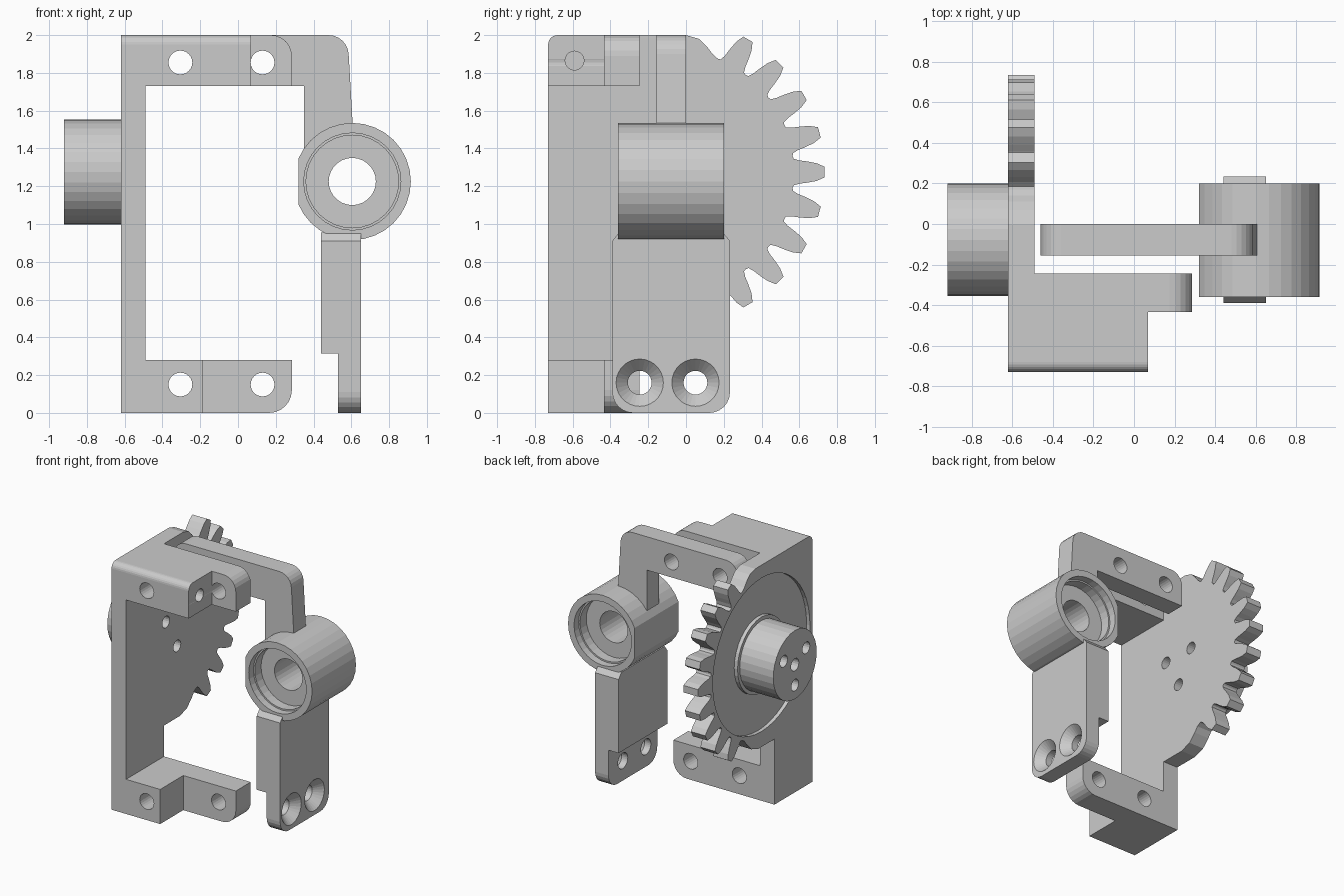
import bpy, bmesh
from math import sin, cos, radians, pi
from mathutils import Vector

if "Cube" in bpy.data.objects:
    bpy.data.objects.remove(bpy.data.objects["Cube"])


def rounded(pts, n=6):
    """Polygon from (u, v[, radius]) corners; corners with a radius are rounded."""
    out = []
    for i, p in enumerate(pts):
        c = Vector(p[:2])
        if len(p) == 2:
            out.append(c)
            continue
        a = (Vector(pts[i - 1][:2]) - c).normalized() * p[2] + c
        b = (Vector(pts[(i + 1) % len(pts)][:2]) - c).normalized() * p[2] + c
        for k in range(n + 1):
            t = k / n * pi / 2
            out.append(c + (a - c) * (1 - sin(t)) + (b - c) * (1 - cos(t)))
    return out


def loft(name, rings, axis):
    """Solid through rings of (position along axis, outline)."""
    bm = bmesh.new()
    place = {'x': lambda u, v, w: (w, u, v),
             'y': lambda u, v, w: (u, w, v)}[axis]
    loops = [[bm.verts.new(place(p[0], p[1], w)) for p in o] for w, o in rings]
    n = len(loops[0])
    for a, b in zip(loops, loops[1:]):
        for i in range(n):
            j = (i + 1) % n
            bm.faces.new((a[i], a[j], b[j], b[i]))
    bm.faces.new(loops[0])
    bm.faces.new(loops[-1])
    bmesh.ops.recalc_face_normals(bm, faces=bm.faces)
    me = bpy.data.meshes.new(name)
    bm.to_mesh(me)
    bm.free()
    ob = bpy.data.objects.new(name, me)
    bpy.context.collection.objects.link(ob)
    return ob


def prism(name, pts, axis, lo, hi):
    o = rounded(pts)
    return loft(name, [(lo, o), (hi, o)], axis)


def circle(u, v, r, n=32):
    return [(u + r * cos(2 * pi * i / n), v + r * sin(2 * pi * i / n)) for i in range(n)]


def rod(u, v, axis, *steps, name="cutter", n=32):
    """Stepped cylinder from (position, radius) pairs."""
    return loft(name, [(w, circle(u, v, r, n)) for w, r in steps], axis)


def combine(target, op, *others):
    for o in others:
        o.hide_render = True
        m = target.modifiers.new("join", 'BOOLEAN')
        m.operation, m.object, m.solver = op, o, 'EXACT'
        bpy.context.view_layer.objects.active = target
        bpy.ops.object.modifier_apply(modifier=m.name)
        bpy.data.objects.remove(o)


def rect(a, b, c, d):
    return [(a, c), (b, c), (b, d), (a, d)]


# Side plate with a sector gear on its back edge
GY, GZ = -0.078, 1.275
half = [(-6.2, .652), (-5.2, .68), (-4.5, .72), (-3.5, .77), (-2.0, .812)]
tooth = [(-7.5, .648)] + half + [(-a, r) for a, r in reversed(half)]
outline = [(-.73, 0), (-.245, 0), (-.245, .53), (-.04, .53), (.05, .56), (.11, .62), (.14, .66)]
for k in range(-4, 5):
    for a, r in tooth:
        t = radians(15 * k + a)
        outline.append((GY + r * cos(t), GZ + r * sin(t)))
t = radians(67.5)
outline += [(GY + .648 * cos(t), GZ + .648 * sin(t)), (.14, 1.9), (.11, 1.94),
            (.07, 1.98), (0, 2), (-.73, 2, .05)]
bracket = prism("gear_bracket", outline, 'x', -.62, -.49)

# Shallow ring recess on the gear face
recess = rod(GY, GZ, 'x', (-.7, .62), (-.59, .62), n=48)
combine(recess, 'DIFFERENCE', rod(GY, GZ, 'x', (-.8, .305), (-.5, .305)))
combine(bracket, 'DIFFERENCE', recess)

# Hub and the top and bottom flanges
combine(bracket, 'UNION',
        rod(GY, GZ, 'x', (-.92, .277), (-.55, .277), name="hub"),
        prism("top_block", [(-.73, 1.73), (-.245, 1.73), (-.245, 2), (-.73, 2, .05)], 'x', -.49, .07),
        prism("top_lug", [(0, 1.73), (.285, 1.73), (.285, 2, .11), (0, 2)], 'y', -.435, -.245),
        prism("bottom_block", rect(-.73, -.245, 0, .28), 'x', -.49, -.185),
        prism("bottom_lug", [(-.25, 0), (.285, 0, .12), (.285, .28), (-.25, .28)], 'y', -.435, -.245))

# Flange screw holes, end hole, and hub holes
for z in (1.855, .15):
    for x in (-.305, .13):
        combine(bracket, 'DIFFERENCE', rod(x, z, 'y', (-.9, .063), (-.2, .063), n=24))
combine(bracket, 'DIFFERENCE',
        rod(-.59, 1.865, 'x', (-.2, .05), (.2, .05), n=20),
        rod(GY, GZ, 'x', (-1, .05), (-.7, .05), n=20))
for a in (30, 150, 270):
    y, z = GY + .165 * cos(radians(a)), GZ + .165 * sin(radians(a))
    combine(bracket, 'DIFFERENCE', rod(y, z, 'x', (-1, .047), (-.4, .047), n=20))

# Bearing barrel, flattened on its inner side
BX, BZ = .605, 1.225
arm = rod(BX, BZ, 'y', (-.36, .31), (.2, .31), name="bearing_arm")
combine(arm, 'DIFFERENCE', prism("flat", rect(.1, .32, .8, 1.6), 'y', -.6, .6))

# Upper arm with two screw holes
combine(arm, 'UNION', prism("upper_arm", [
    (-.46, 1.73), (.35, 1.73), (.35, 1.36), (.61, 1.5), (.607, 1.53), (.58, 2, .1),
    (-.46, 2, .1)], 'y', -.155, 0))
for x in (-.305, .13):
    combine(arm, 'DIFFERENCE', rod(x, 1.855, 'y', (-.3, .063), (.2, .063), n=24))

# Lower leg: thinner rounded foot, chamfered shoulders
leg = prism("lower_leg", [(-.39, 0, .11), (.233, 0, .11), (.233, .91), (.195, .955),
                          (-.355, .955), (-.39, .91)], 'x', .44, .65)
combine(leg, 'DIFFERENCE', prism("foot_step", rect(.3, .53, -.2, .315), 'y', -.6, .6))
for y in (-.245, .05):
    combine(leg, 'DIFFERENCE', rod(y, .16, 'x', (.4, .063), (.585, .063), (.655, .13), n=28))
combine(arm, 'UNION', leg)

# Stepped bearing seats at both ends and the shaft hole
combine(arm, 'DIFFERENCE',
        rod(BX, BZ, 'y', (-.5, .257), (-.3, .257), (-.3, .245), (-.22, .245)),
        rod(BX, BZ, 'y', (.06, .245), (.14, .245), (.14, .257), (.4, .257)),
        rod(BX, BZ, 'y', (-.5, .125), (.4, .125), n=28))
